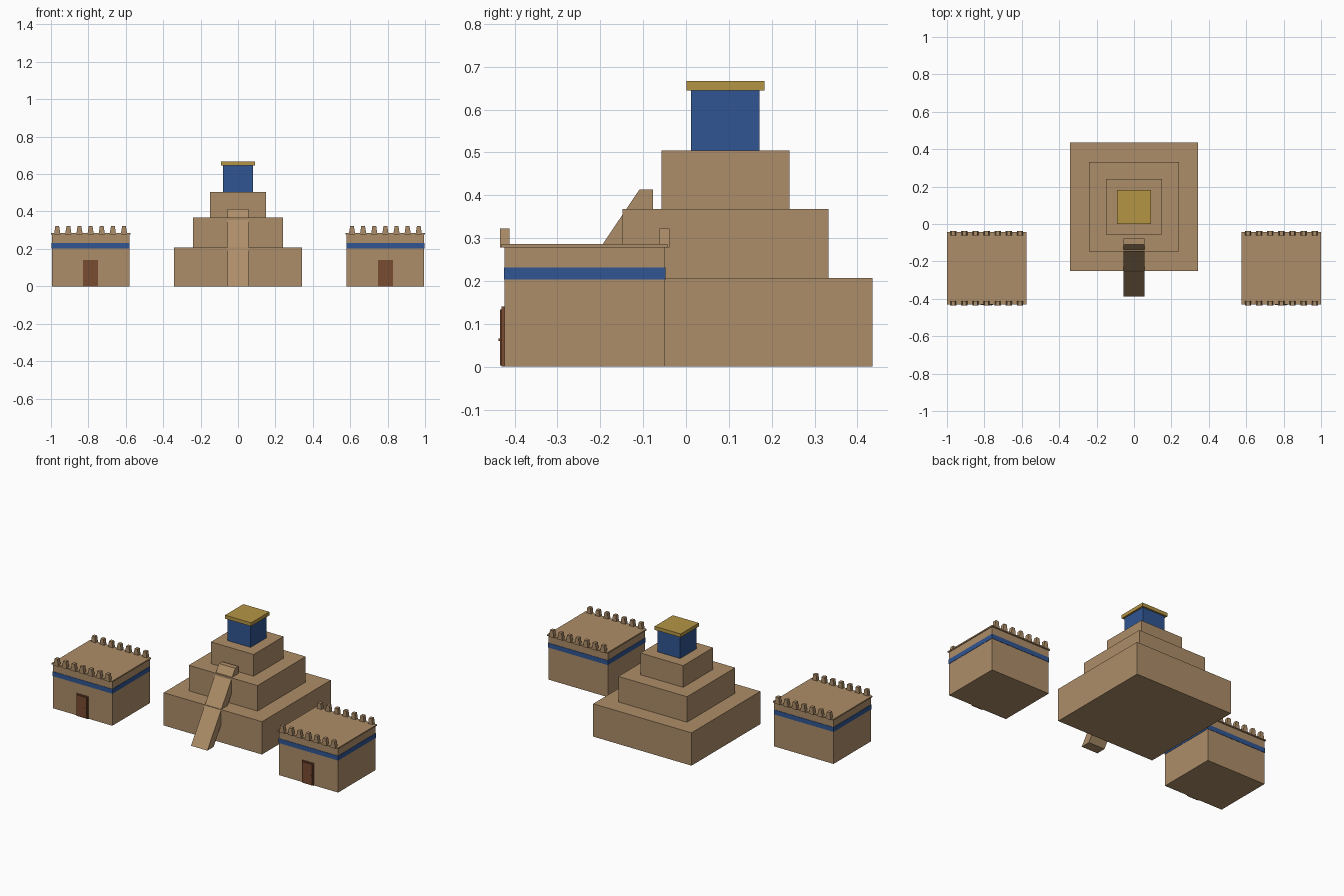
import bpy
import bmesh

cube = bpy.data.objects.get("Cube")
if cube:
    bpy.data.objects.remove(cube, do_unlink=True)


def material(name, rgb):
    mat = bpy.data.materials.new(name)
    mat.use_nodes = True
    color = (*rgb, 1)
    mat.diffuse_color = color
    mat.node_tree.nodes["Principled BSDF"].inputs["Base Color"].default_value = color
    return mat


sandstone = material("sandstone", (0.42, 0.27, 0.14))
glazed_blue = material("glazed_blue", (0.03, 0.09, 0.29))
gold = material("gold", (0.46, 0.30, 0.06))
wood = material("wood", (0.19, 0.07, 0.03))


def finish(bm, name, mat):
    bmesh.ops.recalc_face_normals(bm, faces=bm.faces)
    mesh = bpy.data.meshes.new(name)
    bm.to_mesh(mesh)
    bm.free()
    mesh.materials.append(mat)
    obj = bpy.data.objects.new(name, mesh)
    bpy.context.collection.objects.link(obj)
    return obj


def block(name, mat, x, y, half_x, half_y, bottom, top):
    """Axis-aligned box given by its centre, half sizes and heights."""
    bm = bmesh.new()
    bmesh.ops.create_cube(bm, size=2)
    for v in bm.verts:
        v.co.x = x + v.co.x * half_x
        v.co.y = y + v.co.y * half_y
        v.co.z = top if v.co.z > 0 else bottom
    return finish(bm, name, mat)


def prism(name, mat, points, offset):
    """Closed outline of 3D points pushed along an offset."""
    bm = bmesh.new()
    face = bm.faces.new([bm.verts.new(p) for p in points])
    extruded = bmesh.ops.extrude_face_region(bm, geom=[face])["geom"]
    verts = [g for g in extruded if isinstance(g, bmesh.types.BMVert)]
    bmesh.ops.translate(bm, verts=verts, vec=offset)
    return finish(bm, name, mat)


# Stepped temple tower: three tiers, shrine and roof
TOWER_Y = 0.092
tower = [
    ("lower_tier", sandstone, 0.343, 0, 0.207),
    ("middle_tier", sandstone, 0.24, 0.207, 0.368),
    ("upper_tier", sandstone, 0.149, 0.368, 0.505),
    ("shrine", glazed_blue, 0.08, 0.505, 0.645),
    ("shrine_roof", gold, 0.091, 0.645, 0.667),
]
for name, mat, half, bottom, top in tower:
    block(name, mat, 0, TOWER_Y, half, half, bottom, top)

# Ramp leaning on the tier edges
RAMP_HALF = 0.057
ramp_side = [(-0.387, 0), (-0.109, 0.413), (-0.077, 0.413), (-0.077, 0.368), (-0.325, 0)]
prism("ramp", sandstone, [(-RAMP_HALF, y, z) for y, z in ramp_side], (2 * RAMP_HALF, 0, 0))

# Two flat-roofed houses
HOUSE_Y = -0.2365
HALF_X, HALF_Y = 0.207, 0.1865
FRONT = HOUSE_Y - HALF_Y


def merlon(name, x, y):
    outline = [(-0.017, 0.278), (0.017, 0.278), (0.01, 0.323), (-0.01, 0.323)]
    prism(name, sandstone, [(x + px, y - 0.0115, z) for px, z in outline], (0, 0.023, 0))


def house(side, x):
    block(side + "_house_walls", sandstone, x, HOUSE_Y, HALF_X, HALF_Y, 0, 0.28)
    block(side + "_house_band", glazed_blue, x, HOUSE_Y,
          HALF_X + 0.002, HALF_Y + 0.002, 0.203, 0.232)
    block(side + "_house_cornice", sandstone, x, HOUSE_Y,
          HALF_X + 0.005, HALF_Y + 0.007, 0.278, 0.286)
    # Battlements along the front and back edges
    for row, y in (("front", FRONT), ("back", HOUSE_Y + HALF_Y)):
        for i in range(7):
            merlon(f"{side}_{row}_merlon_{i + 1}", x + (i - 3) * 0.0595, y)
    # Door with frame, leaf and knob
    block(side + "_door_frame", wood, x, FRONT, 0.04, 0.007, 0, 0.14)
    block(side + "_door_leaf", wood, x, FRONT, 0.034, 0.011, 0.003, 0.134)
    block(side + "_door_knob", wood, x + 0.025, FRONT - 0.011, 0.003, 0.003, 0.06, 0.066)


for side, sign in (("left", 1), ("right", -1)):
    house(side, sign * 0.788)
